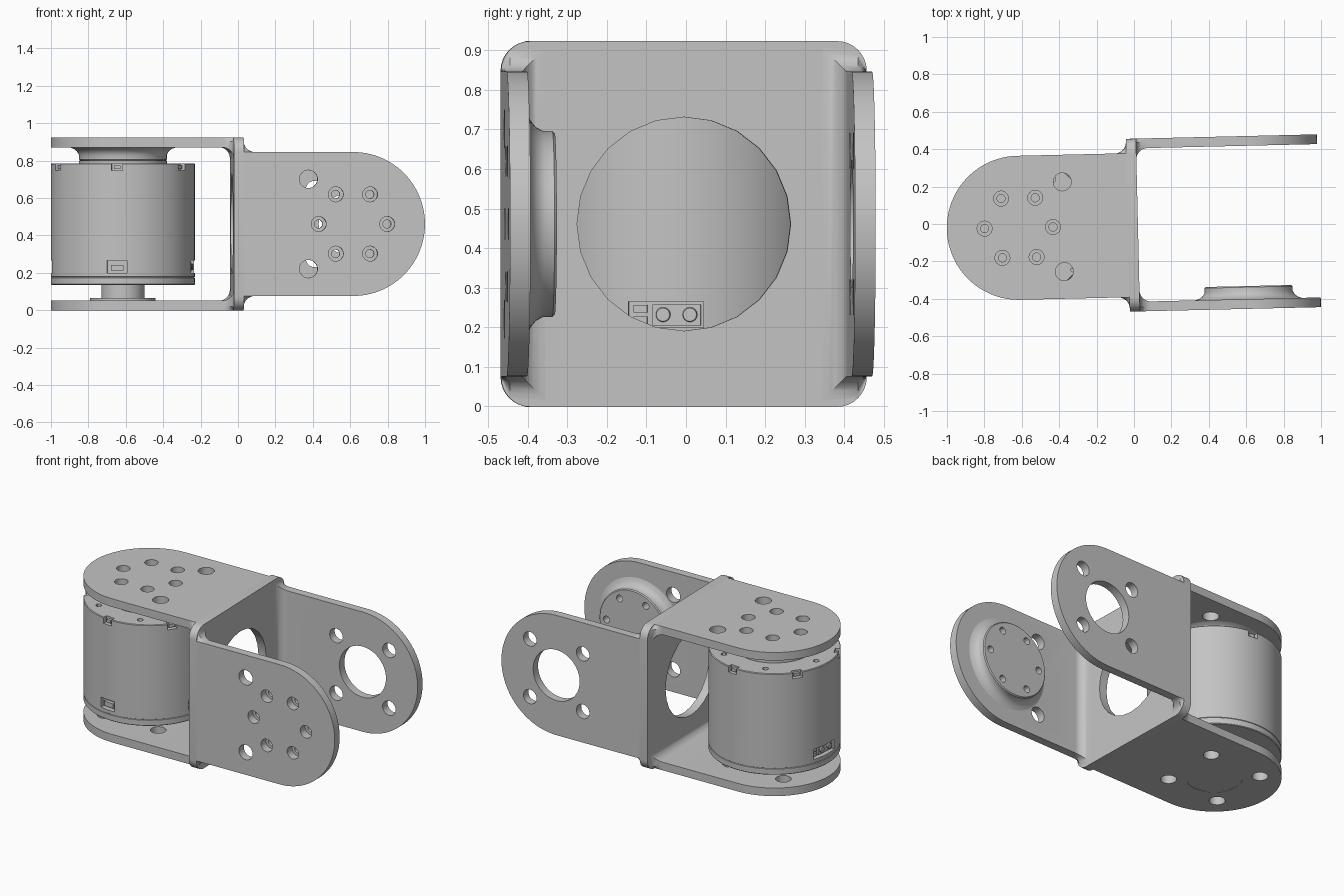
import bpy, bmesh, math
from math import pi, cos, sin, sqrt, radians
from mathutils import Matrix, Vector

if "Cube" in bpy.data.objects:
    bpy.data.objects.remove(bpy.data.objects["Cube"], do_unlink=True)

# Main dimensions
MID = 0.461            # half height of the bracket
HALF_WEB = 0.027       # half thickness of the middle wall
R = 0.385              # arm half width and motor radius
REACH = 0.61           # distance from wall to each joint axis
INNER, OUTER = 0.41, 0.462
FILLET = 0.06
ROOT = Matrix.Translation((-0.006, -0.006, 0)) @ Matrix.Rotation(0.0235, 4, 'Z')
CENTRE = ROOT @ Matrix.Translation((0, 0, MID))

grey = bpy.data.materials.new("machined_grey")
grey.use_nodes = True
grey.diffuse_color = (0.55, 0.55, 0.55, 1)
for node in grey.node_tree.nodes:
    if node.type == 'BSDF_PRINCIPLED':
        node.inputs["Base Color"].default_value = (0.55, 0.55, 0.55, 1)


def make(name, bm):
    bmesh.ops.remove_doubles(bm, verts=bm.verts, dist=1e-5)
    bmesh.ops.recalc_face_normals(bm, faces=bm.faces)
    mesh = bpy.data.meshes.new(name)
    bm.to_mesh(mesh)
    bm.free()
    mesh.materials.append(grey)
    ob = bpy.data.objects.new(name, mesh)
    bpy.context.collection.objects.link(ob)
    return ob


def select(ob):
    bpy.ops.object.select_all(action='DESELECT')
    ob.select_set(True)
    bpy.context.view_layer.objects.active = ob


def cut(ob, bm):
    """Subtract the solids in bm from ob."""
    cutter = make("cutter", bm)
    cutter.hide_render = True
    mod = ob.modifiers.new("cut", 'BOOLEAN')
    mod.operation, mod.solver, mod.object = 'DIFFERENCE', 'EXACT', cutter
    select(ob)
    bpy.ops.object.modifier_apply(modifier=mod.name)
    bpy.data.objects.remove(cutter, do_unlink=True)


def place(ob, matrix):
    select(ob)
    bpy.ops.object.shade_smooth_by_angle(angle=radians(30))
    ob.matrix_world = matrix


def rod(bm, x, y, z0, z1, r, segs=24):
    bmesh.ops.create_cone(bm, cap_ends=True, segments=segs, radius1=r, radius2=r,
                          depth=z1 - z0, matrix=Matrix.Translation((x, y, (z0 + z1) / 2)))


def lathe(name, profile, x=0, segs=72):
    bm = bmesh.new()
    vs = [bm.verts.new((r, 0, z)) for r, z in profile]
    es = [bm.edges.new(p) for p in zip(vs, vs[1:])]
    bmesh.ops.spin(bm, geom=vs + es, cent=(0, 0, 0), axis=(0, 0, 1), angle=2 * pi, steps=segs)
    bmesh.ops.translate(bm, verts=bm.verts, vec=(x, 0, 0))
    return make(name, bm)


def ring(count, radius, start=0):
    for i in range(count):
        a = start + 2 * pi * i / count
        yield REACH + radius * cos(a), radius * sin(a)


def arm(name):
    """Flat arm along +x, flared into the wall, with a round end."""
    stations = []
    for i in range(9):
        t = FILLET * (1 - cos(pi / 2 * i / 8))
        stations.append((HALF_WEB + t, R, FILLET - sqrt(FILLET ** 2 - (FILLET - t) ** 2)))
    for i in range(25):
        a = pi / 2 * i / 24
        stations.append((REACH + R * sin(a), max(R * cos(a), 1e-7), 0))
    bm = bmesh.new()
    loops = []
    for u, h, f in stations:
        half = [(h, OUTER), (h + 0.9 * f, 0.44), (h + f, INNER - f)]
        pts = half + [(-v, w) for v, w in reversed(half)]
        loops.append([bm.verts.new((u, v, w)) for v, w in pts])
    for a, b in zip(loops, loops[1:]):
        for j in range(6):
            k = (j + 1) % 6
            bm.faces.new((a[j], a[k], b[k], b[j]))
    bm.faces.new(loops[0])
    return make(name, bm)


# Middle wall: rounded square with a round opening
bm = bmesh.new()
corner = 0.075
outline = []
for q in range(4):
    cx, cy = [(1, 1), (-1, 1), (-1, -1), (1, -1)][q]
    for i in range(9):
        a = pi / 2 * (q + i / 8)
        outline.append(bm.verts.new((cx * (OUTER - corner) + corner * cos(a),
                                     cy * (OUTER - corner) + corner * sin(a), -HALF_WEB)))
side = bmesh.ops.extrude_face_region(bm, geom=[bm.faces.new(outline)])
bmesh.ops.translate(bm, verts=[g for g in side["geom"] if isinstance(g, bmesh.types.BMVert)],
                    vec=(0, 0, 2 * HALF_WEB))
wall = make("middle_wall", bm)
hole = bmesh.new()
rod(hole, 0, 0, -0.1, 0.1, 0.27)
cut(wall, hole)
place(wall, CENTRE @ Matrix.Rotation(pi / 2, 4, 'Y'))

# Four arms: two carry a bolted boss, two have an axle opening
BOSS = [(0, 0.41), (0.285, 0.41), (0.262, 0.402), (0.245, 0.388), (0.235, 0.37),
        (0.235, 0.346), (0.229, 0.34), (0, 0.34)]
ARMS = [("front_arm", Matrix.Rotation(pi / 2, 4, 'X'), True),
        ("back_arm", Matrix.Rotation(-pi / 2, 4, 'X'), False),
        ("top_arm", Matrix.Rotation(pi, 4, 'Z'), True),
        ("bottom_arm", Matrix.Rotation(pi, 4, 'Y'), False)]
for name, turn, bolted in ARMS:
    plate = arm(name)
    holes = bmesh.new()
    if bolted:
        for x, y in ring(6, 0.183):
            rod(holes, x, y, 0.3, 0.5, 0.04)
        for y in (-0.24, 0.24):
            rod(holes, REACH - 0.238, y, 0.3, 0.5, 0.048)
        boss = lathe(name + "_boss", BOSS, REACH)
        bolts = bmesh.new()
        for x, y in ring(6, 0.183):
            rod(bolts, x, y, 0.3, 0.5, 0.022, 16)
        cut(boss, bolts)
        place(boss, CENTRE @ turn)
    else:
        rod(holes, REACH, 0, 0.3, 0.5, 0.163, 48)
        for x, y in ring(4, 0.262, pi / 4):
            rod(holes, x, y, 0.3, 0.5, 0.046)
    cut(plate, holes)
    place(plate, CENTRE @ turn)

# Motor body with seam groove, plus output shaft with flange
AXIS = ROOT @ Matrix.Translation((-REACH, 0, 0))
motor = lathe("motor_body", [(0, 0.135), (0.381, 0.135), (R, 0.139), (R, 0.173), (0.382, 0.175),
                             (0.382, 0.177), (R, 0.179), (R, 0.781), (0.381, 0.785),
                             (0.235, 0.785), (0.235, 0.8), (0, 0.8)], segs=96)
shaft = lathe("motor_shaft", [(0, 0.001), (0.163, 0.001), (0.163, 0.053), (0.175, 0.053),
                              (0.175, 0.066), (0.115, 0.066), (0.115, 0.136), (0, 0.136)])
place(shaft, AXIS)


def block(bm, angle, r0, r1, offset, width, z0, z1):
    """Box facing outward at an angle around the motor axis."""
    m = (Matrix.Rotation(angle, 4, 'Z') @ Matrix.Translation(((r0 + r1) / 2, offset, (z0 + z1) / 2))
         @ Matrix.Diagonal((r1 - r0, width, z1 - z0, 1)))
    bmesh.ops.create_cube(bm, size=1, matrix=m)


START = radians(-96)
WIDE = [radians(-6), radians(174)]
pockets, inserts = bmesh.new(), bmesh.new()
for i in range(6):
    a = START + i * pi / 3
    block(pockets, a, 0.355, 0.42, 0, 0.06, 0.747, 0.82)
    block(inserts, a, 0.35, 0.374, 0, 0.034, 0.755, 0.774)
    rod(pockets, 0.315 * cos(a + pi / 6), 0.315 * sin(a + pi / 6), 0.75, 0.82, 0.018, 12)

# Small signal port
block(pockets, START, 0.35, 0.42, 0, 0.105, 0.2, 0.265)
block(inserts, START, 0.345, 0.372, 0, 0.066, 0.212, 0.242)

# Wide power ports with two round pins and a small side plug
for a in WIDE:
    block(pockets, a, 0.35, 0.42, 0, 0.19, 0.2, 0.265)
    block(inserts, a, 0.345, 0.362, 0.026, 0.122, 0.205, 0.258)
    for z in (0.207, 0.237):
        block(inserts, a, 0.345, 0.362, -0.066, 0.035, z, z + 0.02)
    for off in (-0.008, 0.06):
        pin = Matrix.Rotation(a, 4, 'Z') @ Matrix.Translation((0.363, off, 0.232)) \
            @ Matrix.Rotation(pi / 2, 4, 'Y')
        bmesh.ops.create_cone(inserts, cap_ends=True, segments=16, radius1=0.02,
                              radius2=0.017, depth=0.014, matrix=pin)
cut(motor, pockets)
place(motor, AXIS)
place(make("motor_connectors", inserts), AXIS)
